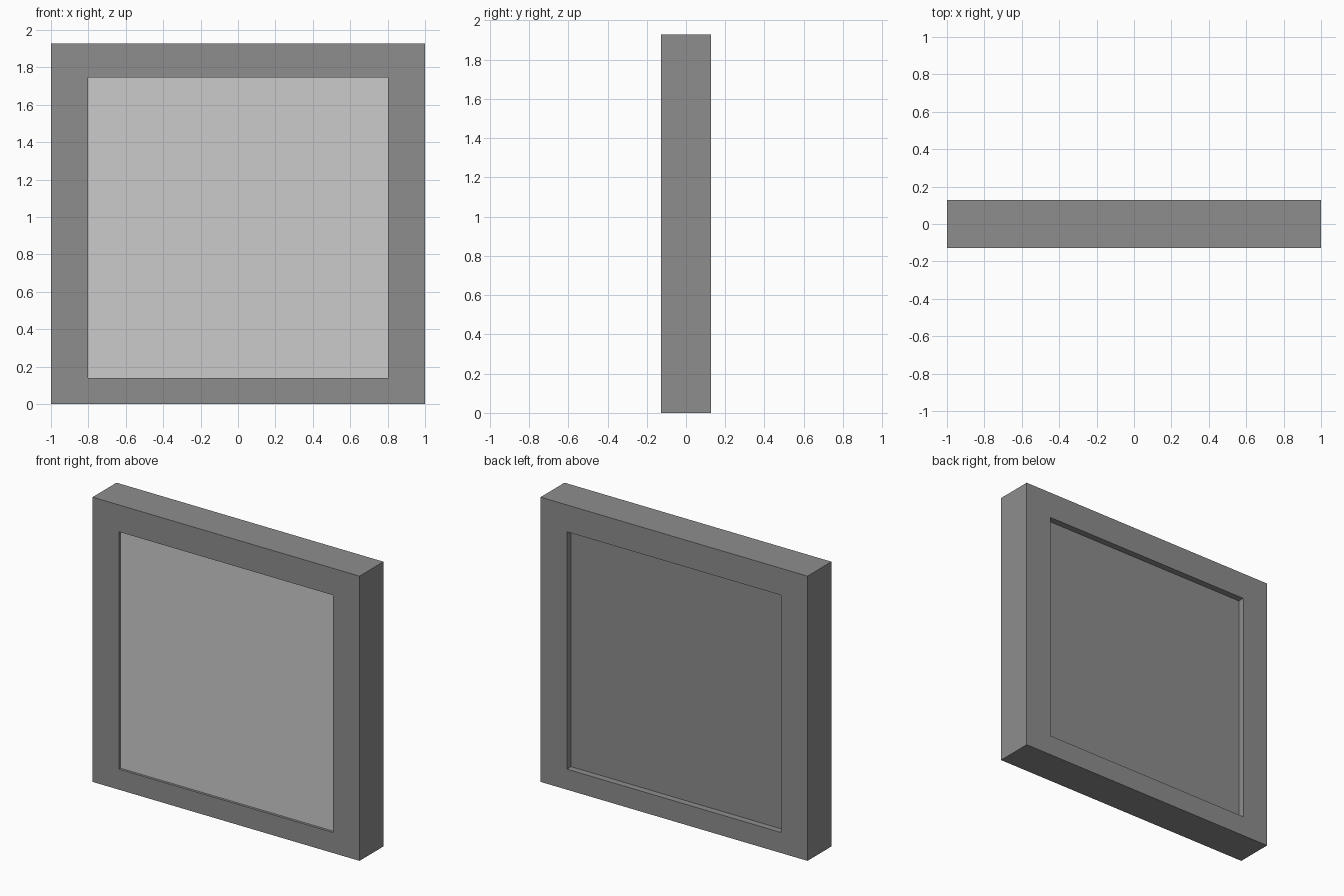
import bpy, bmesh

if "Cube" in bpy.data.objects:
    bpy.data.objects.remove(bpy.data.objects["Cube"])

HALF_DEPTH = 0.128
PICTURE_Y = -0.111
BACKING_Y = 0.084
OUTER = (1.0, 0.0, 1.928)      # half width, bottom, top
OPENING = (0.802, 0.139, 1.746)


def material(name, v):
    m = bpy.data.materials.new(name)
    m.diffuse_color = (v, v, v, 1)
    m.use_nodes = True
    m.node_tree.nodes["Principled BSDF"].inputs["Base Color"].default_value = m.diffuse_color
    return m


def ring(bm, rect, y):
    w, lo, hi = rect
    return [bm.verts.new(p) for p in ((-w, y, lo), (w, y, lo), (w, y, hi), (-w, y, hi))]


def finish(bm, name, mat):
    mesh = bpy.data.meshes.new(name)
    bm.to_mesh(mesh)
    bm.free()
    mesh.materials.append(mat)
    obj = bpy.data.objects.new(name, mesh)
    bpy.context.collection.objects.link(obj)
    return obj


# Frame: front reveal, rim, sides, back rim, back reveal, closed by the backing board
bm = bmesh.new()
stations = [(OPENING, PICTURE_Y), (OPENING, -HALF_DEPTH), (OUTER, -HALF_DEPTH),
            (OUTER, HALF_DEPTH), (OPENING, HALF_DEPTH), (OPENING, BACKING_Y)]
loops = [ring(bm, rect, y) for rect, y in stations]
for a, b in zip(loops, loops[1:]):
    for i in range(4):
        j = (i + 1) % 4
        bm.faces.new((a[j], a[i], b[i], b[j]))
bm.faces.new(loops[-1][::-1])
finish(bm, "frame", material("dark_grey", 0.27))

# Picture panel: lighter flat sheet set just behind the front rim
bm = bmesh.new()
bm.faces.new(ring(bm, OPENING, PICTURE_Y))
finish(bm, "picture_panel", material("light_grey", 0.8))
